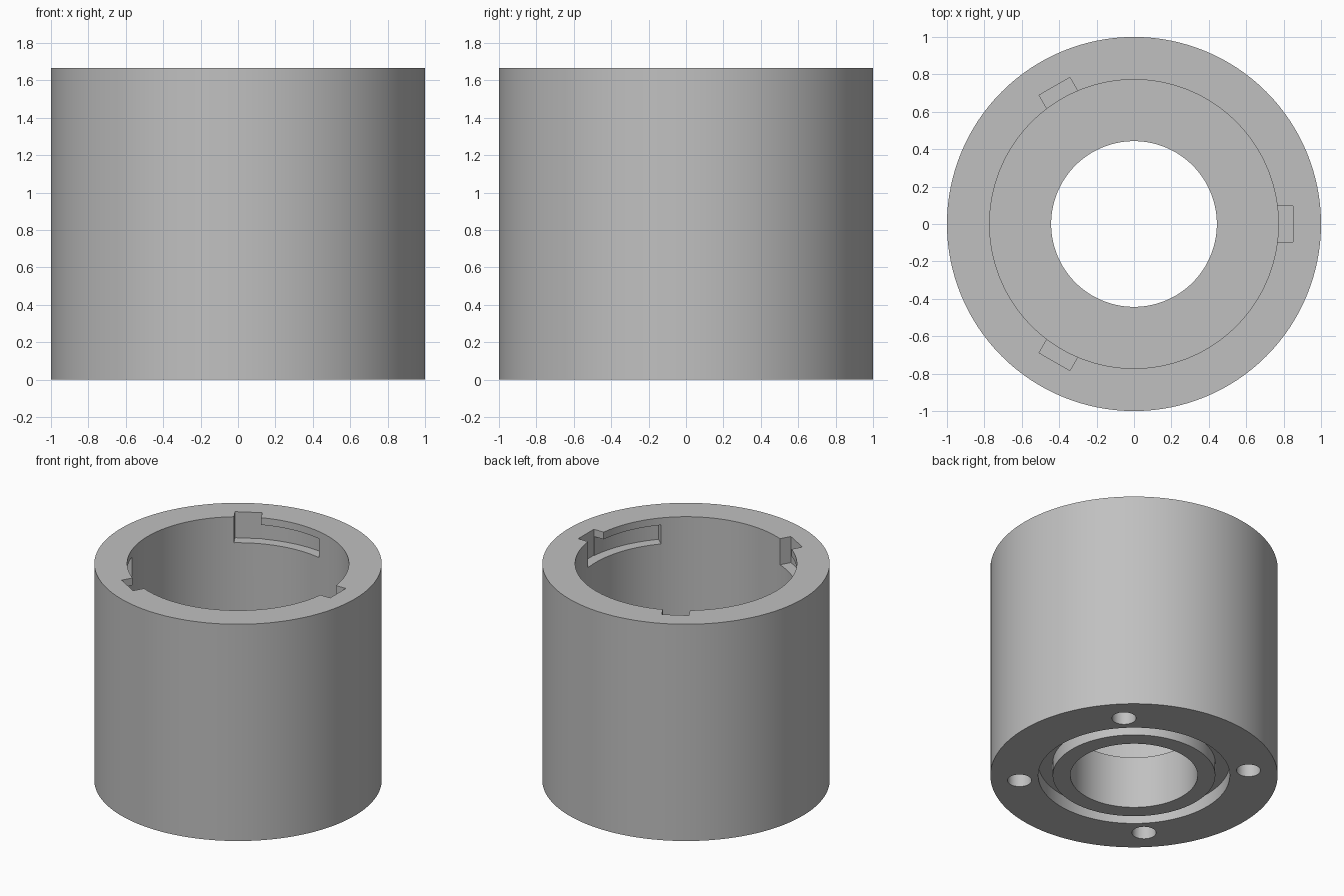
import bpy
import bmesh
from math import cos, sin, radians, pi

HEIGHT = 1.665
SEGMENTS = 128
BORE = 0.772

cube = bpy.data.objects.get("Cube")
if cube:
    bpy.data.objects.remove(cube, do_unlink=True)

grey = bpy.data.materials.new("plain_grey")
grey.use_nodes = True
colour = (0.53, 0.53, 0.53, 1)
grey.diffuse_color = colour
grey.node_tree.nodes["Principled BSDF"].inputs["Base Color"].default_value = colour


def make_object(name, bm):
    bmesh.ops.recalc_face_normals(bm, faces=bm.faces)
    mesh = bpy.data.meshes.new(name)
    bm.to_mesh(mesh)
    bm.free()
    mesh.materials.append(grey)
    obj = bpy.data.objects.new(name, mesh)
    bpy.context.collection.objects.link(obj)
    return obj


def lathe(name, profile):
    """Revolve a closed (radius, height) profile about z."""
    bm = bmesh.new()
    rings = []
    for i in range(SEGMENTS):
        a = 2 * pi * i / SEGMENTS
        rings.append([bm.verts.new((r * cos(a), r * sin(a), z)) for r, z in profile])
    n = len(profile)
    for i, ring in enumerate(rings):
        after = rings[(i + 1) % SEGMENTS]
        for j in range(n):
            k = (j + 1) % n
            bm.faces.new((ring[j], after[j], after[k], ring[k]))
    return make_object(name, bm)


def prism(name, outline, low, high):
    """Extrude a flat outline between two heights."""
    bm = bmesh.new()
    bottom = [bm.verts.new((x, y, low)) for x, y in outline]
    top = [bm.verts.new((x, y, high)) for x, y in outline]
    bm.faces.new(bottom)
    bm.faces.new(top)
    n = len(outline)
    for i in range(n):
        k = (i + 1) % n
        bm.faces.new((bottom[i], bottom[k], top[k], top[i]))
    return make_object(name, bm)


def arc(radius, start, end, steps, cx=0, cy=0):
    angles = [radians(start + (end - start) * i / steps) for i in range(steps + 1)]
    return [(cx + radius * cos(a), cy + radius * sin(a)) for a in angles]


def cut(body, cutter):
    cutter.hide_render = True
    mod = body.modifiers.new("cut", "BOOLEAN")
    mod.operation = "DIFFERENCE"
    mod.solver = "EXACT"
    mod.object = cutter
    bpy.context.view_layer.objects.active = body
    bpy.ops.object.modifier_apply(modifier=mod.name)
    bpy.data.objects.remove(cutter, do_unlink=True)


# Stepped sleeve with a seal groove in its underside
body = lathe("socket_body", [
    (1, 0), (1, HEIGHT), (BORE, HEIGHT), (BORE, 0.4), (0.443, 0.4), (0.443, 0),
    (0.566, 0), (0.566, 0.1), (0.667, 0.1), (0.667, 0),
])

# Three bayonet slots: an open entry and a channel turning clockwise
floor = HEIGHT - 0.2
for turn in (0, 120, 240):
    entry = prism("entry_cutter", [(0.65, -0.095), (0.85, -0.095), (0.85, 0.095), (0.65, 0.095)],
                  floor, HEIGHT + 0.1)
    entry.rotation_euler.z = radians(turn)
    cut(body, entry)
    outline = arc(0.85, -42, -1, 16) + arc(0.7, -1, -42, 16)
    channel = prism("channel_cutter", outline, floor, HEIGHT - 0.055)
    channel.rotation_euler.z = radians(turn)
    cut(body, channel)

# Four blind screw holes in the underside
for turn in (45, 135, 225, 315):
    a = radians(turn)
    circle = arc(0.084, 0, 348.75, 31, 0.8 * cos(a), 0.8 * sin(a))
    cut(body, prism("hole_cutter", circle, -0.1, 0.25))

bpy.ops.object.select_all(action="DESELECT")
body.select_set(True)
bpy.context.view_layer.objects.active = body
bpy.ops.object.shade_smooth_by_angle(angle=radians(30))
